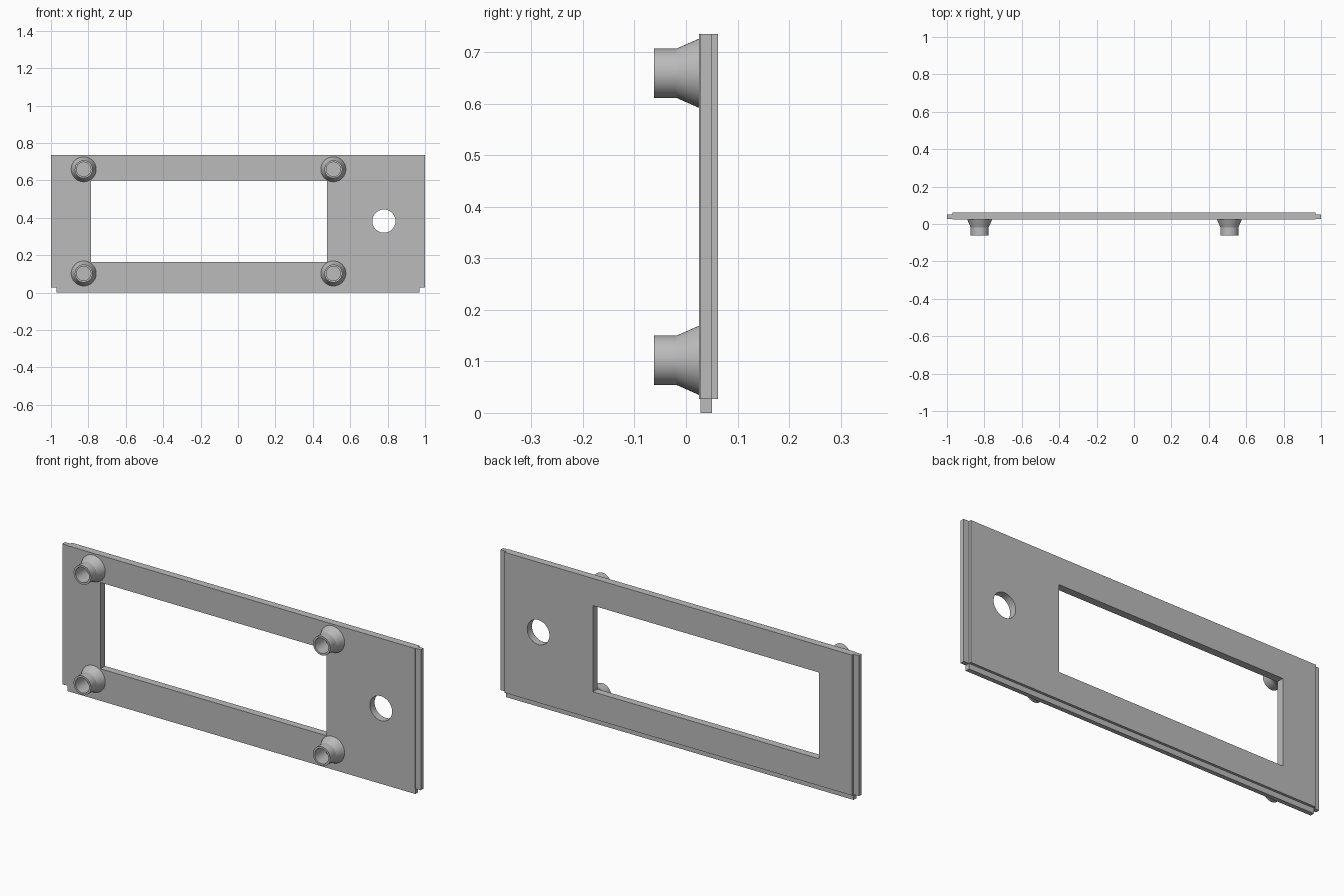
import bpy, bmesh, math
from mathutils import Matrix

cube = bpy.data.objects.get("Cube")
if cube:
    bpy.data.objects.remove(cube, do_unlink=True)

grey = bpy.data.materials.new("plain grey")
grey.use_nodes = True
GREY = (0.5, 0.5, 0.5, 1)
grey.diffuse_color = GREY
grey.node_tree.nodes["Principled BSDF"].inputs["Base Color"].default_value = GREY

FRONT, BACK = 0.025, 0.0625      # panel faces in y
TOP, STEP = 0.735, 0.027         # panel top and rebate height
BODY = 0.97                      # half width without side tongues


def activate(obj):
    bpy.ops.object.select_all(action='DESELECT')
    obj.select_set(True)
    bpy.context.view_layer.objects.active = obj


def link_mesh(name, bm):
    bmesh.ops.remove_doubles(bm, verts=bm.verts, dist=1e-5)
    bmesh.ops.recalc_face_normals(bm, faces=bm.faces)
    mesh = bpy.data.meshes.new(name)
    bm.to_mesh(mesh)
    bm.free()
    mesh.materials.append(grey)
    obj = bpy.data.objects.new(name, mesh)
    bpy.context.collection.objects.link(obj)
    activate(obj)
    bpy.ops.object.shade_smooth_by_angle(angle=math.radians(20))
    return obj


def box(name, x0, x1, y0, y1, z0, z1):
    bm = bmesh.new()
    bmesh.ops.create_cube(bm, size=1)
    for v in bm.verts:
        v.co.x = x1 if v.co.x > 0 else x0
        v.co.y = y1 if v.co.y > 0 else y0
        v.co.z = z1 if v.co.z > 0 else z0
    return link_mesh(name, bm)


def rectangle(x0, x1, z0, z1):
    return [(x0, z0), (x1, z0), (x1, z1), (x0, z1)]


def circle(cx, cz, r, n=48):
    return [(cx + r * math.cos(math.tau * i / n), cz + r * math.sin(math.tau * i / n))
            for i in range(n)]


def panel(name, outlines):
    """Extruded flat outline; the inner loops become openings."""
    curve = bpy.data.curves.new(name + "_outline", 'CURVE')
    curve.dimensions = '2D'
    curve.fill_mode = 'BOTH'
    curve.extrude = (BACK - FRONT) / 2
    for pts in outlines:
        spline = curve.splines.new('POLY')
        spline.points.add(len(pts) - 1)
        for p, (x, z) in zip(spline.points, pts):
            p.co = (x, z, 0, 1)
        spline.use_cyclic_u = True
    source = bpy.data.objects.new(name + "_outline", curve)
    bpy.context.collection.objects.link(source)
    bpy.context.view_layer.update()
    bm = bmesh.new()
    bm.from_mesh(source.to_mesh())
    source.to_mesh_clear()
    bpy.data.objects.remove(source, do_unlink=True)
    bm.transform(Matrix.Translation((0, (FRONT + BACK) / 2, 0))
                 @ Matrix.Rotation(math.pi / 2, 4, 'X'))
    return link_mesh(name, bm)


def lathe(name, profile, x, z, steps=48):
    """Spin (radius, y) pairs around an axis along y."""
    bm = bmesh.new()
    verts = [bm.verts.new((r, y, 0)) for r, y in profile]
    edges = [bm.edges.new(pair) for pair in zip(verts, verts[1:])]
    bmesh.ops.spin(bm, geom=verts + edges, cent=(0, 0, 0), axis=(0, 1, 0),
                   angle=math.tau, steps=steps, use_duplicate=False)
    bm.transform(Matrix.Translation((x, 0, z)))
    return link_mesh(name, bm)


# Main panel with display window and round hole
panel("main_panel", [
    rectangle(-BODY, BODY, STEP, TOP),
    rectangle(-0.785, 0.475, 0.163, 0.598),
    circle(0.78, 0.382, 0.062),
])

# Thin mounting tongues on the sides and along the bottom
T0, T1 = 0.028, 0.05
box("left_tongue", BODY, 1, T0, T1, STEP, TOP)
box("right_tongue", -1, -BODY, T0, T1, STEP, TOP)
box("bottom_tongue", -BODY, BODY, T0, T1, 0, STEP)

# Four flared hollow standoffs with blind bores
standoff = [(0, FRONT), (0.067, FRONT), (0.048, -0.018), (0.048, -0.0625),
            (0.038, -0.0625), (0.038, 0.02), (0, 0.02)]
for side, x in (("right", -0.825), ("left", 0.51)):
    for level, z in (("lower", 0.102), ("upper", 0.659)):
        lathe(f"{level}_{side}_standoff", standoff, x, z)
